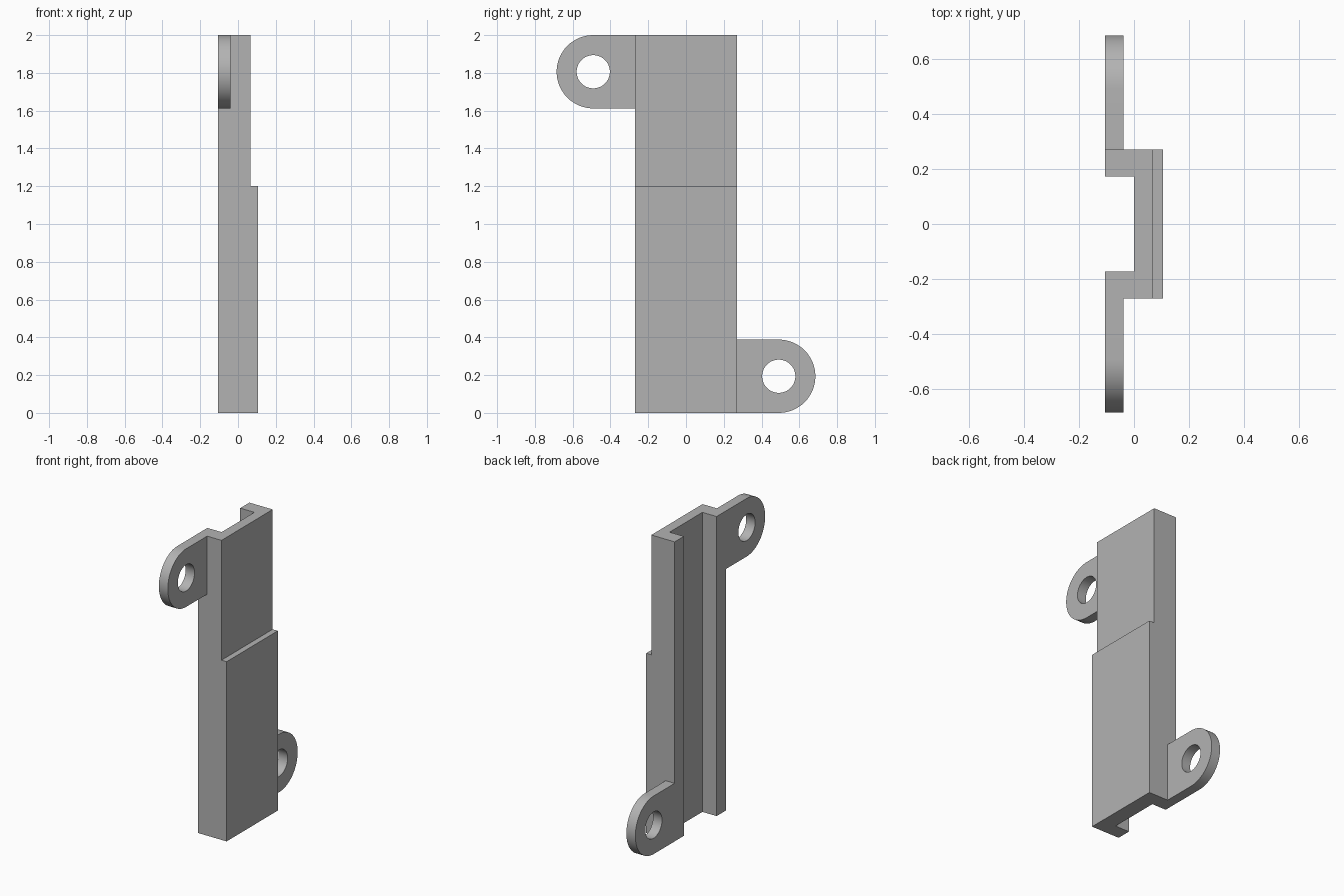
import bpy, bmesh, math
from mathutils import Vector

cube = bpy.data.objects.get("Cube")
if cube:
    bpy.data.objects.remove(cube, do_unlink=True)

# Main sizes
HEIGHT, STEP_Z = 2.0, 1.2
BACK, GROOVE, FACE, PAD = -0.105, 0.0, 0.067, 0.105
HALF_W, HALF_GROOVE = 0.27, 0.173
TAB_FRONT, TAB_R, HOLE_R, TAB_Y = -0.039, 0.194, 0.088, 0.491

grey = bpy.data.materials.new("plain_grey")
grey.use_nodes = True
colour = (0.45, 0.45, 0.45, 1)
grey.diffuse_color = colour
grey.node_tree.nodes["Principled BSDF"].inputs["Base Color"].default_value = colour


def finish(name, bm):
    """Turn a bmesh into a shaded object."""
    bmesh.ops.recalc_face_normals(bm, faces=bm.faces[:])
    mesh = bpy.data.meshes.new(name)
    bm.to_mesh(mesh)
    bm.free()
    mesh.materials.append(grey)
    obj = bpy.data.objects.new(name, mesh)
    bpy.context.collection.objects.link(obj)
    bpy.ops.object.select_all(action='DESELECT')
    obj.select_set(True)
    bpy.context.view_layer.objects.active = obj
    bpy.ops.object.shade_smooth_by_angle(angle=math.radians(30))
    return obj


def extrude(bm, faces, offset):
    """Push faces along an offset."""
    new = bmesh.ops.extrude_face_region(bm, geom=faces)["geom"]
    verts = [g for g in new if isinstance(g, bmesh.types.BMVert)]
    bmesh.ops.translate(bm, verts=verts, vec=offset)


def add_loop(bm, points):
    """Closed loop of edges through points."""
    verts = [bm.verts.new(p) for p in points]
    return [bm.edges.new((v, verts[i - 1])) for i, v in enumerate(verts)]


# Channel body: U-shaped section, open at the back
bm = bmesh.new()
half = [(FACE, HALF_W), (BACK, HALF_W), (BACK, HALF_GROOVE), (GROOVE, HALF_GROOVE)]
section = half + [(x, -y) for x, y in reversed(half)]
base = bm.faces.new([bm.verts.new((x, y, 0)) for x, y in section])
extrude(bm, [base], (0, 0, HEIGHT))
bmesh.ops.recalc_face_normals(bm, faces=bm.faces[:])

# Thicker lower half of the outer face
bmesh.ops.bisect_plane(bm, geom=bm.verts[:] + bm.edges[:] + bm.faces[:],
                       plane_co=(0, 0, STEP_Z), plane_no=(0, 0, 1))
bm.normal_update()
lower = [f for f in bm.faces if f.normal.x > 0.9
         and f.calc_center_median().x > FACE - 0.01
         and f.calc_center_median().z < STEP_Z]
extrude(bm, lower, (PAD - FACE, 0, 0))
bmesh.ops.dissolve_limit(bm, angle_limit=0.01, verts=bm.verts[:], edges=bm.edges[:])
finish("channel_body", bm)


# Rounded mounting tabs with a screw hole, in opposite corners
def tab(name, side, z):
    bm = bmesh.new()
    arc, ring = 32, 48
    outline = [(BACK, side * HALF_W, z - TAB_R)]
    for i in range(arc + 1):
        a = math.pi * (i / arc - 0.5)
        outline.append((BACK, side * (TAB_Y + TAB_R * math.cos(a)),
                        z + TAB_R * math.sin(a)))
    outline.append((BACK, side * HALF_W, z + TAB_R))
    hole = []
    for i in range(ring):
        a = math.tau * i / ring
        hole.append((BACK, side * TAB_Y + HOLE_R * math.cos(a),
                     z + HOLE_R * math.sin(a)))
    edges = add_loop(bm, outline) + add_loop(bm, hole)
    bmesh.ops.triangle_fill(bm, edges=edges, use_beauty=True, normal=Vector((1, 0, 0)))
    extrude(bm, bm.faces[:], (TAB_FRONT - BACK, 0, 0))
    finish(name, bm)


tab("upper_right_tab", -1, HEIGHT - TAB_R)
tab("lower_left_tab", 1, TAB_R)
